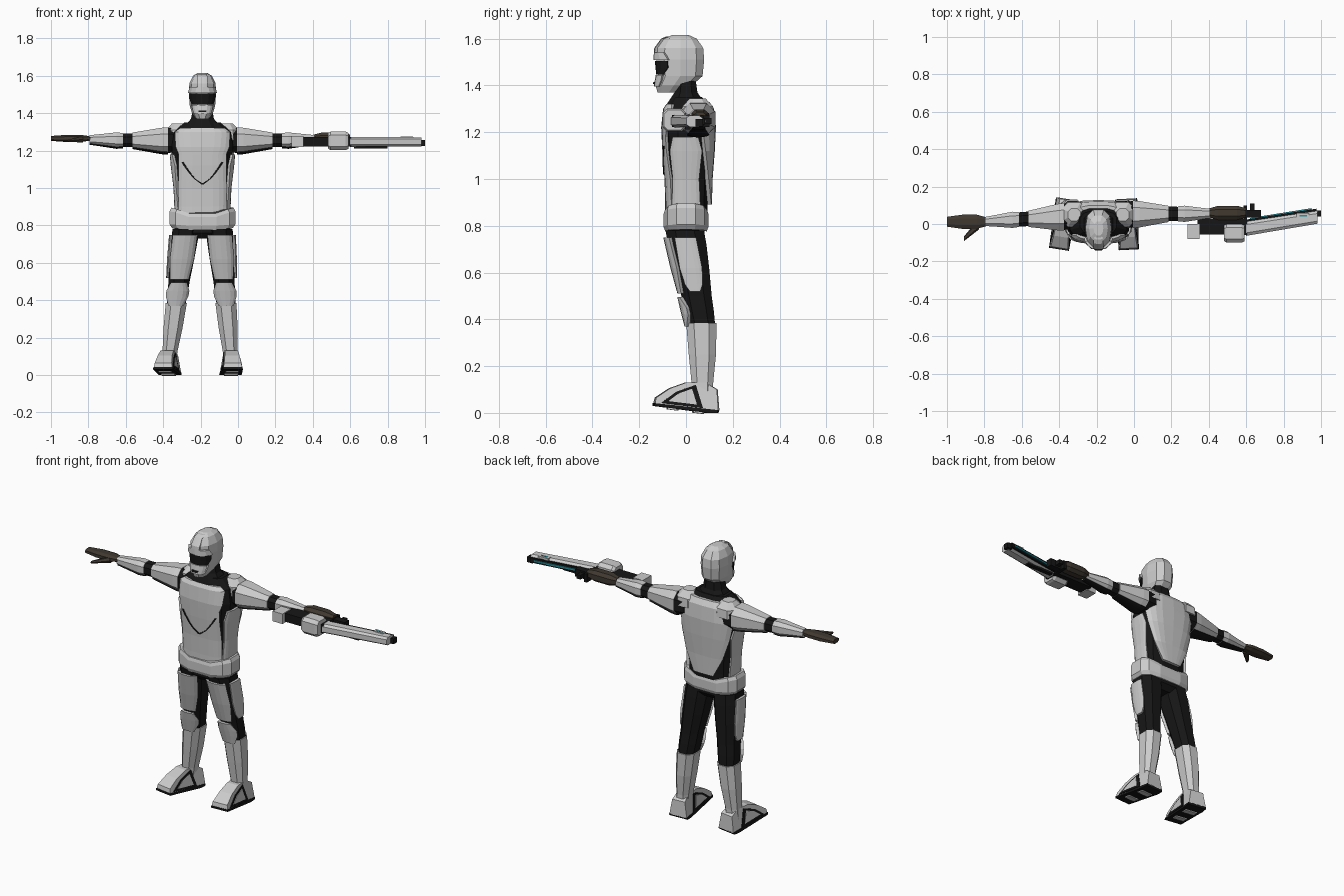
import bpy, bmesh
from math import sin, cos, radians, copysign
from mathutils import Matrix, Vector

cube = bpy.data.objects.get("Cube")
if cube:
    bpy.data.objects.remove(cube)

MIDDLE = -.19  # x of the figure's centre line


def material(name, *rgb):
    m = bpy.data.materials.new(name)
    m.use_nodes = True
    m.diffuse_color = (*rgb, 1)
    m.node_tree.nodes["Principled BSDF"].inputs["Base Color"].default_value = m.diffuse_color
    return m


WHITE = material("armour white", .6, .6, .6)
BLACK = material("suit black", .008, .008, .008)
BROWN = material("glove brown", .05, .04, .03)
TEAL = material("light teal", .02, .3, .36)


def skin(name, loops, mat, side=1, middle=0):
    """Skin a list of equal point loops and cap both ends."""
    bm = bmesh.new()
    rows = [[bm.verts.new((side * x + middle, y, z)) for x, y, z in loop] for loop in loops]
    for a, b in zip(rows, rows[1:]):
        for i in range(len(a)):
            bm.faces.new((a[i - 1], a[i], b[i], b[i - 1]))
    bm.faces.new(rows[0])
    bm.faces.new(rows[-1])
    bmesh.ops.recalc_face_normals(bm, faces=bm.faces)
    mesh = bpy.data.meshes.new(name)
    bm.to_mesh(mesh)
    bm.free()
    mesh.materials.append(mat)
    ob = bpy.data.objects.new(name, mesh)
    bpy.context.collection.objects.link(ob)
    return ob


class Body:
    """Rounded-box form along an axis: (position, radius) stations around a centre line."""

    def __init__(self, axis, stations, centre, aspect=1, power=.8, sides=8, side=1, middle=MIDDLE):
        self.axis, self.stations, self.centre, self.aspect = axis, stations, centre, aspect
        self.power, self.sides, self.side, self.middle = power, sides, side, middle

    def radius(self, t):
        for (t0, r0), (t1, r1) in zip(self.stations, self.stations[1:]):
            if t <= t1:
                break
        return r0 + (r1 - r0) * (t - t0) / (t1 - t0)

    def point(self, t, degrees, grow=0):
        """Angle zero is the front of an upright body and the underside of a level one."""
        r, (u, v) = self.radius(t), self.centre(t)
        a, b = sin(radians(degrees)), cos(radians(degrees))
        u += (r + grow) * copysign(abs(a) ** self.power, a)
        v -= (r * self.aspect + grow) * copysign(abs(b) ** self.power, b)
        return (u, v, t) if self.axis == "z" else (t, u, v)

    def build(self, name, mat):
        step = 360 / self.sides
        loops = [[self.point(t, step * (i + .5)) for i in range(self.sides)] for t, r in self.stations]
        return skin(name, loops, mat, self.side, self.middle)

    def plate(self, name, spans, mat, facing=0, lean=0, grow=.01, cuts=6, side=None):
        """Closed armour plate over the body; spans are (position, half angle)."""
        loops = []
        for t, half in spans:
            turn = facing + lean * (t - spans[0][0])
            angles = [turn + half * (2 * i / cuts - 1) for i in range(cuts + 1)]
            loops.append([self.point(t, a, grow) for a in angles]
                         + [self.point(t, a, grow - .02) for a in reversed(angles)])
        return skin(name, loops, mat, side or self.side, self.middle)


# Torso suit and armour
torso = Body("z", [(.8, .14), (.9, .14), (1, .145), (1.12, .16), (1.22, .168), (1.3, .155), (1.35, .1)],
             lambda z: (0, .008), aspect=.62, power=.65, sides=12)
torso.build("torso_suit", BLACK)
torso.plate("chest_plate", [(.81, 48), (.9, 52), (1, 50), (1.12, 40), (1.18, 38), (1.22, 46), (1.3, 58), (1.32, 50)],
            WHITE, cuts=8)
torso.plate("back_plate", [(.89, 15), (1, 40), (1.12, 58), (1.22, 68), (1.3, 68), (1.33, 60)],
            WHITE, facing=180, grow=.016, cuts=8)
for s in (-1, 1):
    torso.plate("side_plate", [(.88, 30), (1, 25), (1.12, 30), (1.18, 20)], WHITE, facing=84, side=s)
    torso.plate("chest_seam", [(1.02, .5), (1.05, 1), (1.08, 1.5), (1.12, 2), (1.14, 2)],
                BLACK, lean=240, grow=.014, side=s)
    Body("z", [(1.26, .075), (1.31, .07), (1.345, .035)], lambda z: (.13, .05), side=s).build("shoulder_cap", WHITE)

# Belt, lower in the middle than on the hips
belt = Body("z", [(.77, .165), (.79, .18), (.82, .18), (.84, .17)], lambda z: (0, 0),
            aspect=.55, power=.65, sides=12).build("belt", WHITE)
for v in belt.data.vertices:
    hip = min(1, abs(v.co.x - MIDDLE) / .16)
    v.co.z += hip * (.055 if v.co.z > .8 else .015)
Body("z", [(.73, .1), (.76, .15), (.82, .15)], lambda z: (0, 0), aspect=.55, sides=10).build("pelvis", BLACK)

# Neck and helmet; the chin juts forward
Body("z", [(1.32, .11), (1.37, .065), (1.45, .05)], lambda z: (0, 0), aspect=.8).build("neck", BLACK)
head = Body("z", [(1.37, .035), (1.4, .056), (1.44, .068), (1.51, .073), (1.56, .07), (1.6, .05), (1.615, .026)],
            lambda z: (0, -.024 - .7 * max(0, 1.44 - z)), aspect=1.45, sides=10)
head.build("helmet", WHITE)
head.plate("visor", [(1.447, 50), (1.475, 64), (1.505, 64)], BLACK, grow=.004)
head.plate("brow", [(1.508, 68), (1.54, 55)], WHITE)
head.plate("crest", [(1.54, 14), (1.56, 16), (1.6, 20), (1.61, 30)], WHITE)
head.plate("cheek_guard", [(1.395, 45), (1.42, 48), (1.445, 46)], WHITE, grow=.006)
head.plate("mouth_vent", [(1.405, 12), (1.415, 14)], BLACK)

# Arms; the gun arm swings slightly back
for s in (-1, 1):
    def arm(stations, s=s):
        return Body("x", stations, lambda x: (.05 - (.06 if s < 0 else -.01) * x, 1.255 + .02 * max(0, x - .4)),
                    aspect=.95, side=s)

    arm([(.12, .07), (.19, .076), (.36, .042), (.44, .04), (.6, .02)]).build("arm_suit", BLACK)
    for part, stations in (("upper_arm", [(.185, .078), (.22, .075), (.3, .06), (.375, .046)]),
                           ("forearm", [(.425, .043), (.46, .046), (.53, .036), (.605, .026)])):
        armour = arm(stations)
        armour.build(part + "_armour", WHITE)
        armour.plate(part + "_underside", [(x, 32) for x, r in stations], BLACK, grow=.003)

# Open hand and gripping hand
Body("x", [(.595, .024), (.65, .04), (.73, .04), (.81, .028)], lambda x: (.012, 1.265),
     aspect=.5, side=-1).build("open_hand", BROWN)
Body("x", [(.64, .03), (.72, .012)], lambda x: (.64 - x, 1.26 - .1 * (x - .64)),
     aspect=.6, sides=6, side=-1).build("thumb", BROWN)
Body("x", [(.595, .026), (.64, .04), (.74, .04), (.79, .026)], lambda x: (.06, 1.265),
     aspect=.85).build("gripping_hand", BROWN)

# Legs
for s, foot, slope, turn in ((-1, .19, .13, 9), (1, .16, .09, 3)):
    def leg(stations, s=s, foot=foot, slope=slope):
        return Body("z", stations, lambda z: (foot - slope * z, min(.07, .18 * (.75 - z))), aspect=1.15, side=s)

    thigh = leg([(.36, .052), (.44, .058), (.5, .06), (.62, .07), (.72, .076), (.78, .076)])
    thigh.build("leg_suit", BLACK)
    thigh.plate("thigh_plate", [(.51, 40), (.62, 50), (.75, 46)], WHITE)
    thigh.plate("thigh_side_plate", [(.52, 12), (.55, 22), (.62, 27), (.75, 23)], WHITE, facing=88)
    thigh.plate("knee_pad", [(.37, 32), (.42, 55), (.45, 55), (.495, 30)], WHITE, grow=.014)
    leg([(.03, .042), (.13, .043), (.25, .054), (.385, .06)]).build("shin_armour", WHITE)

    # Boots: side profiles as (y, z), narrower toward the top
    def boot(name, profile, mat, extra=0, scale=1):
        points = [Vector(p) for p in profile]
        hub = sum(points, Vector((0, 0))) / len(points)
        points = [hub + (p - hub) * scale for p in points]
        ob = skin(name, [[(k * (.057 - .17 * z + extra), y - .08, z) for y, z in points] for k in (-1, 1)], mat)
        ob.data.transform(Matrix.Translation((s * (foot - slope * .1) + MIDDLE, .08, 0))
                          @ Matrix.Rotation(radians(s * turn), 4, "Z"))

    boot("boot", [(-.135, .04), (-.13, .065), (-.07, .105), (0, .13), (.08, .13), (.13, .1), (.135, .01)], WHITE)
    boot("boot_sole", [(-.138, .03), (-.138, .042), (.135, .012), (.13, 0), (.09, 0)], BLACK, extra=.002)
    panel = [(-.11, .042), (-.045, .09), (.04, .12), (.07, .02)]
    boot("boot_side_frame", panel, BLACK, extra=.003)
    boot("boot_side_inset", panel, WHITE, extra=.005, scale=.68)
    for y in (-.08, .03):
        z = .012 - .13 * y
        boot("sole_tread", [(y, z), (y + .04, z - .005), (y + .04, z - .012), (y, z - .007)], WHITE, extra=-.02)


# Rifle: straight blocks, then the slanted barrel group
def block(name, xs, ys, height, mat, z=1.248):
    a, b = ys
    low, high = z - height / 2, z + height / 2
    skin(name, [[(x, a, low), (x, b, low), (x, b, high), (x, a, high)] for x in xs], mat)


def barrel(name, start, end, offset, radius, tip, aspect, mat, sides):
    Body("x", [(start, radius), (end, tip)], lambda x: (offset + .16 * (x - .6), 1.247),
         aspect, power=.6, sides=sides, middle=0).build(name, mat)


block("rifle_stock", (.285, .35), (-.08, 0), .06, WHITE)
block("rifle_body", (.34, .6), (-.055, .03), .05, BLACK)
Body("x", [(.48, .042), (.495, .052), (.575, .052), (.59, .045)], lambda x: (-.05, 1.252),
     power=.55, middle=0).build("rifle_receiver", WHITE)
block("rifle_collar", (.585, .605), (-.06, .1), .05, BLACK)
block("rifle_grip_block", (.6, .68), (.035, .075), .045, BLACK)
block("rifle_knob", (.62, .645), (.075, .11), .025, BLACK)
barrel("barrel_shroud", .6, .98, -.025, .04, .036, .7, WHITE, 8)
barrel("barrel_rail", .6, .975, .012, .014, .012, 1.4, BLACK, 4)
barrel("barrel_light", .62, .95, .024, .006, .006, 1, TEAL, 4)
block("barrel_underside", (.62, .8), (-.005, .02), .012, BLACK, z=1.217)
block("front_sight", (.87, .935), (.032, .06), .02, WHITE, z=1.264)
block("front_sight_light", (.885, .925), (.04, .048), .006, TEAL, z=1.273)
block("muzzle", (.965, 1), (.04, .072), .032, BLACK, z=1.241)
